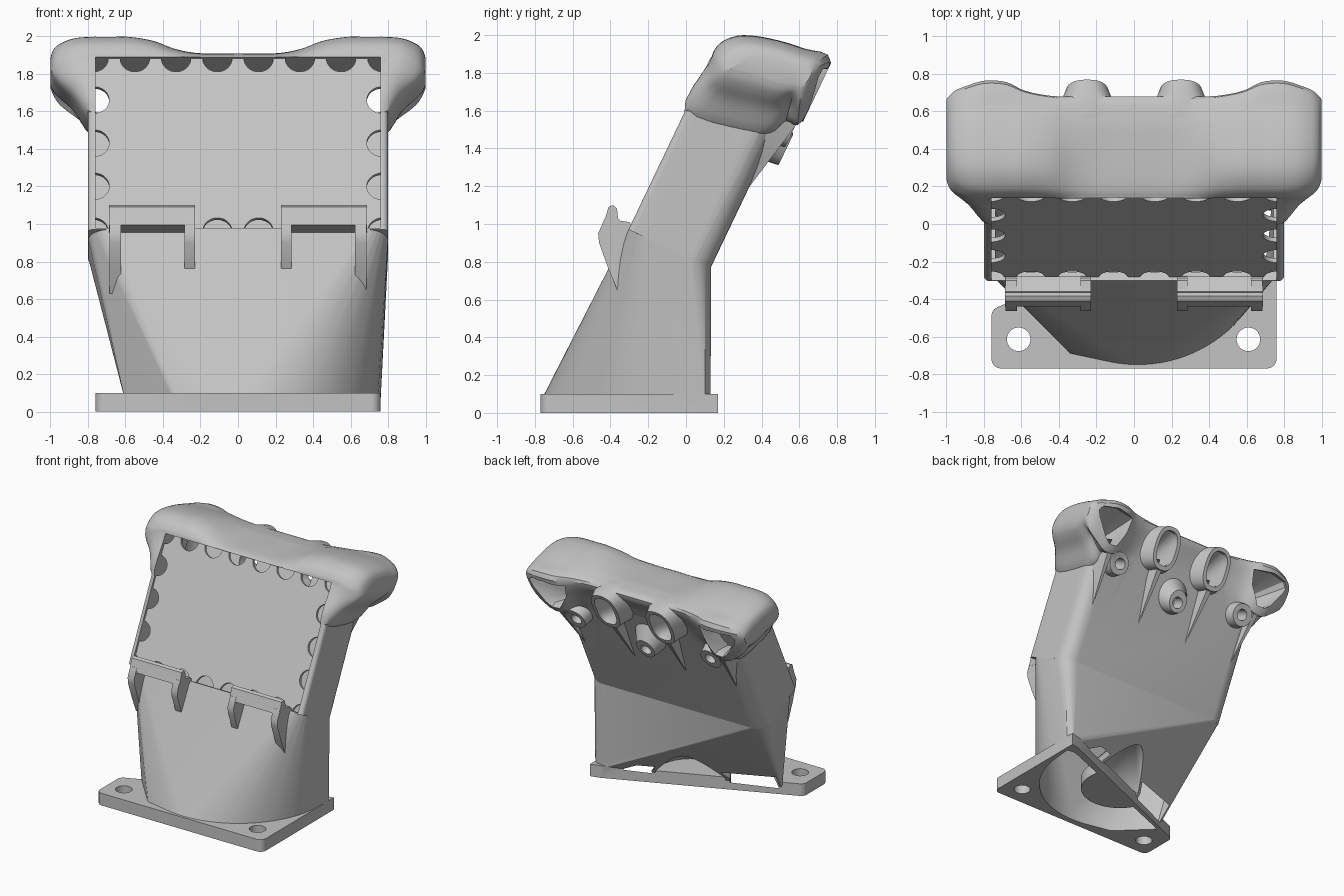
import bpy, bmesh, math
from mathutils import Vector

if "Cube" in bpy.data.objects:
    bpy.data.objects.remove(bpy.data.objects["Cube"], do_unlink=True)

grey = bpy.data.materials.new("plain grey")
grey.use_nodes = True
GREY = (0.55, 0.55, 0.55, 1)
grey.diffuse_color = GREY
grey.node_tree.nodes["Principled BSDF"].inputs["Base Color"].default_value = GREY


# ---------- helpers ----------
def slope(x, s, d):
    """Point on the leaning upper part: s runs up the slope, d goes in from its front face."""
    return Vector((x, -0.3 + 0.431 * s + 0.902 * d, 0.98 + 0.902 * s - 0.431 * d))


def finish(name, bm):
    bmesh.ops.recalc_face_normals(bm, faces=bm.faces)
    mesh = bpy.data.meshes.new(name)
    bm.to_mesh(mesh)
    bm.free()
    mesh.materials.append(grey)
    ob = bpy.data.objects.new(name, mesh)
    bpy.context.scene.collection.objects.link(ob)
    return ob


def hull(name, pts):
    bm = bmesh.new()
    for p in pts:
        bm.verts.new(p)
    bmesh.ops.convex_hull(bm, input=bm.verts)
    bmesh.ops.delete(bm, geom=[v for v in bm.verts if not v.link_faces], context='VERTS')
    bmesh.ops.dissolve_limit(bm, angle_limit=0.005, verts=bm.verts, edges=bm.edges)
    return finish(name, bm)


def add_loft(bm, rings):
    vs = [[bm.verts.new(p) for p in r] for r in rings]
    n = len(vs[0])
    for a, b in zip(vs, vs[1:]):
        for i in range(n):
            bm.faces.new((a[i], a[(i + 1) % n], b[(i + 1) % n], b[i]))
    bm.faces.new(vs[0][::-1])
    bm.faces.new(vs[-1])


def loft(name, *loft_rings):
    bm = bmesh.new()
    for rings in loft_rings:
        add_loft(bm, rings)
    return finish(name, bm)


def prism(profile, x0, x1):
    return [[(x, y, z) for y, z in profile] for x in (x0, x1)]


def circle(r, n=32, power=1.0):
    """Points on a circle; power below 1 squares it off."""
    out = []
    for i in range(n):
        c, s = math.cos(math.tau * i / n), math.sin(math.tau * i / n)
        out.append((math.copysign(abs(c) ** power, c) * r, math.copysign(abs(s) ** power, s) * r))
    return out


def slope_ring(x, s, d, rx, rs, power=1.0):
    return [slope(x + u * rx, s + v * rs, d) for u, v in circle(1, 32, power)]


def boolean(a, b, op):
    m = a.modifiers.new("cut", 'BOOLEAN')
    m.operation, m.solver, m.object = op, 'EXACT', b
    dg = bpy.context.evaluated_depsgraph_get()
    mesh = bpy.data.meshes.new_from_object(a.evaluated_get(dg))
    a.modifiers.clear()
    a.data = mesh
    bpy.data.objects.remove(b, do_unlink=True)


def spline(pts, n, closed):
    """Catmull-Rom through a list of vectors."""
    k, out = len(pts), []
    for i in range(k if closed else k - 1):
        idx = [(i + j) % k if closed else min(max(i + j, 0), k - 1) for j in (-1, 0, 1, 2)]
        p, q, r, s = (pts[j] for j in idx)
        for t in (j / n for j in range(n)):
            out.append(0.5 * (2 * q + (r - p) * t + (2 * p - 5 * q + 4 * r - s) * t ** 2
                              + (3 * q - p - 3 * r + s) * t ** 3))
    return out if closed else out + [pts[-1]]


# ---------- lower funnel and leaning box ----------
def section(s, front):
    """Box cross-section with the given radius on its front corners."""
    return [slope(sx * (0.8 - r + u), s, cd + v) for sx in (-1, 1)
            for cd, r in ((0.36, 0.12), (front, front)) for u, v in circle(r)]


def foot(z, t):
    """Funnel outline at the plate, inset by t."""
    pts = [(0.02 + (0.73 - t) * math.cos(a), -0.02 + (0.73 - t) * math.sin(a))
           for a in (math.radians(248 + 112 * i / 32) for i in range(33))]
    pts += [(-0.6 + t, -0.4 - 0.8 * t), (-0.34 + 0.5 * t, -0.69 + t),
            (0.76 - t, 0.1 - t), (0.72 - t, 0.13 - 1.7 * t)]
    return [(x, y, z) for x, y in pts]


def dent(r, low, top):
    ring = [(0.04 + u, -0.12 + v) for u, v in circle(r, 40)]
    return [(x, y, z) for x, y in ring for z in (low, 0.1)] + [(0.0, 0.01, top)]


duct = hull("duct_body", foot(0.05, 0) + foot(0.1, 0) + section(0, 0.12))
boolean(duct, hull("dent_cutter", dent(0.27, 0.0, 0.45)), 'DIFFERENCE')
boolean(duct, hull("upper_box", section(-0.01, 0.03) + section(1.0, 0.03)), 'UNION')

# ---------- flared head ----------
MID = [(0.0, 1.6), (0.122, 1.86), (0.145, 1.89), (0.2, 1.905), (0.3, 1.91), (0.45, 1.91),
       (0.56, 1.905), (0.68, 1.87), (0.6, 1.74), (0.518, 1.595), (0.435, 1.43), (0.3, 1.4)]
FULL = [(0.0, 1.6), (0.125, 1.86), (0.15, 1.92), (0.2, 1.97), (0.3, 1.998), (0.45, 1.98),
        (0.62, 1.93), (0.765, 1.86), (0.615, 1.545), (0.53, 1.55), (0.45, 1.49), (0.3, 1.49)]
END = [(0.2, 1.78), (0.22, 1.825), (0.25, 1.865), (0.3, 1.895), (0.36, 1.905), (0.45, 1.895),
       (0.56, 1.865), (0.67, 1.82), (0.62, 1.72), (0.57, 1.7), (0.48, 1.7), (0.33, 1.74)]
# x, then weights (0 middle, 1 full, 2 end) for top, rear and underside
STATIONS = [(0, 0, 0, 0), (0.2, 0, 0, 0), (0.33, 0.25, 0, 0), (0.45, 0.75, 0.05, 0.1),
            (0.58, 1, 0.35, 0.5), (0.68, 1, 0.9, 1), (0.79, 1, 1, 1), (0.88, 1.1, 1.25, 1.55),
            (0.95, 1.4, 1.55, 1.85), (0.985, 1.75, 1.85, 2.05), (1.0, 2.2, 2.05, 2.25)]


def station(side, x, top, rear, under):
    pts = []
    for i in range(12):
        w = rear if i in (7, 8) else top if 1 <= i <= 6 else under
        a, b = (MID, FULL) if w <= 1 else (FULL, END)
        y, z = Vector(a[i]).lerp(Vector(b[i]), w if w <= 1 else w - 1)
        pts.append(Vector((side * x, y, z)))
    return spline(pts, 4, True)


rows = [station(-1, *s) for s in STATIONS[:0:-1]] + [station(1, *s) for s in STATIONS]
columns = [spline(list(c), 4, False) for c in zip(*rows)]
boolean(duct, loft("head", list(zip(*columns))), 'UNION')

# ---------- two inner outlets, screw bosses ----------
for x in (-0.25, 0.25):
    rings = [slope_ring(x, s, d, rx, rs, 0.8) for s, d, rx, rs in
             ((1.0, 0.3, 0.26, 0.17), (1.04, 0.4, 0.215, 0.178), (1.06, 0.47, 0.17, 0.178),
              (1.07, 0.53, 0.138, 0.176), (1.078, 0.588, 0.115, 0.174))]
    boolean(duct, loft("outlet", rings), 'UNION')
for x in (-0.62, 0.62):
    boolean(duct, loft("boss", [slope_ring(x, 0.83, 0.4, 0.12, 0.12),
                                slope_ring(x, 0.83, 0.5, 0.1, 0.1),
                                slope_ring(x, 0.83, 0.56, 0.09, 0.09)]), 'UNION')
boolean(duct, loft("middle_boss", [slope_ring(0, 0.8, 0.42, 0.17, 0.17),
                                   slope_ring(0, 0.76, 0.5, 0.12, 0.13),
                                   slope_ring(0, 0.73, 0.57, 0.08, 0.09)]), 'UNION')

# ---------- mounting plate ----------
corners = [(-0.71, -0.72), (0.71, -0.72), (-0.71, -0.49)]
outline = [(cx + u, cy + v) for cx, cy in corners for u, v in circle(0.05)]
outline += [(0.76, 0.17), (0.68, 0.15)]
boolean(duct, hull("plate", [(x, y, z) for x, y in outline for z in (0, 0.1)]), 'UNION')

# ---------- hollow inside ----------
inner_top = [slope(x, 0.03, d) for x in (-0.745, 0.745) for d in (0.05, 0.42)]
cavity = hull("cavity_cutter", foot(-0.02, 0.03) + foot(0.1, 0.03) + inner_top)
boolean(cavity, hull("dent_wall", dent(0.3, -0.1, 0.52)), 'DIFFERENCE')
boolean(duct, cavity, 'DIFFERENCE')
chamber = [slope(x, s, d) for x in (-0.76, 0.76) for s in (0, 1.01) for d in (-0.06, 0.42)]
boolean(duct, hull("chamber_cutter", chamber), 'DIFFERENCE')

# ---------- drilled openings ----------
holes = []
for x in (-0.615, 0.61):
    holes.append([[(x + u, -0.615 + v, z) for u, v in circle(0.063)] for z in (-0.05, 0.15)])
    holes.append([slope_ring(x, 0.83, d, 0.045, 0.045) for d in (0.36, 0.65)])
holes.append([slope_ring(0, 0.72, d, 0.045, 0.045) for d in (0.46, 0.65)])
for x in (-0.25, 0.25):
    holes.append([slope_ring(x, 0.93, 0.34, 0.075, 0.11, 0.75),
                  slope_ring(x, 1.08, 0.55, 0.085, 0.14, 0.75),
                  slope_ring(x, 1.08, 0.66, 0.085, 0.14, 0.75)])
SHAPE = [(0.61, 0.12), (0.78, 0.145), (0.91, 0.12), (0.94, 0.08), (0.92, 0.03),
         (0.83, -0.1), (0.78, -0.14), (0.71, -0.14), (0.63, 0.0)]
for side in (-1, 1):
    holes.append([[slope(side * (0.7 + (x - 0.7) * k), c + v * j, d) for x, v in SHAPE]
                  for k, j, c, d in ((0.4, 0.8, 0.94, 0.34), (1, 1, 1.08, 0.54), (1, 1, 1.08, 0.66))])
boolean(duct, loft("hole_cutter", *holes), 'DIFFERENCE')

# ---------- core panel with notched rim ----------
panel = hull("core_panel", [slope(x, s, d) for x in (-0.765, 0.765)
                            for s in (-0.005, 1.014) for d in (0.02, 0.045)])
spots = [((i - 3.5) * 0.22, s) for i in range(8) for s in (-0.01, 1.01)]
spots += [(x, s) for x in (-0.765, 0.765) for s in (0.255, 0.51, 0.765)]
boolean(panel, loft("notch_cutter", *[[slope_ring(x, s, d, 0.078, 0.078) for d in (-0.05, 0.1)]
                                      for x, s in spots]), 'DIFFERENCE')

# ---------- front hooks ----------
LEG = [(-0.355, 0.63), (-0.41, 0.76), (-0.46, 0.9), (-0.465, 0.95), (-0.43, 1.03), (-0.3, 1.01), (-0.26, 0.95)]
BAR = [(-0.44, 0.995), (-0.425, 1.04), (-0.41, 1.09), (-0.385, 1.1), (-0.365, 1.08),
       (-0.36, 1.03), (-0.34, 1.01), (-0.28, 0.99), (-0.28, 0.945)]
for side, label in ((-1, "right"), (1, "left")):
    parts = [(LEG, 0.23, 0.285), (LEG, 0.625, 0.685), (BAR, 0.228, 0.687)]
    loft(label + "_hook", *[prism(p, side * a, side * b) for p, a, b in parts])

# ---------- tapered ribs below the outlets ----------
for x in (-0.74, -0.25, 0.25, 0.74):
    pts = [(x * 0.93, 0.3, 1.15)]
    for w, y, z in ((0.04, 0.42, 1.5), (0.035, 0.5, 1.58), (0.022, 0.61, 1.56)):
        pts += [(x - w, y, z), (x + w, y, z)]
    hull("outlet_rib", pts)

# ---------- shading ----------
for ob in bpy.context.scene.objects:
    ob.select_set(ob.type == 'MESH')
bpy.context.view_layer.objects.active = duct
bpy.ops.object.shade_smooth_by_angle(angle=math.radians(32))
